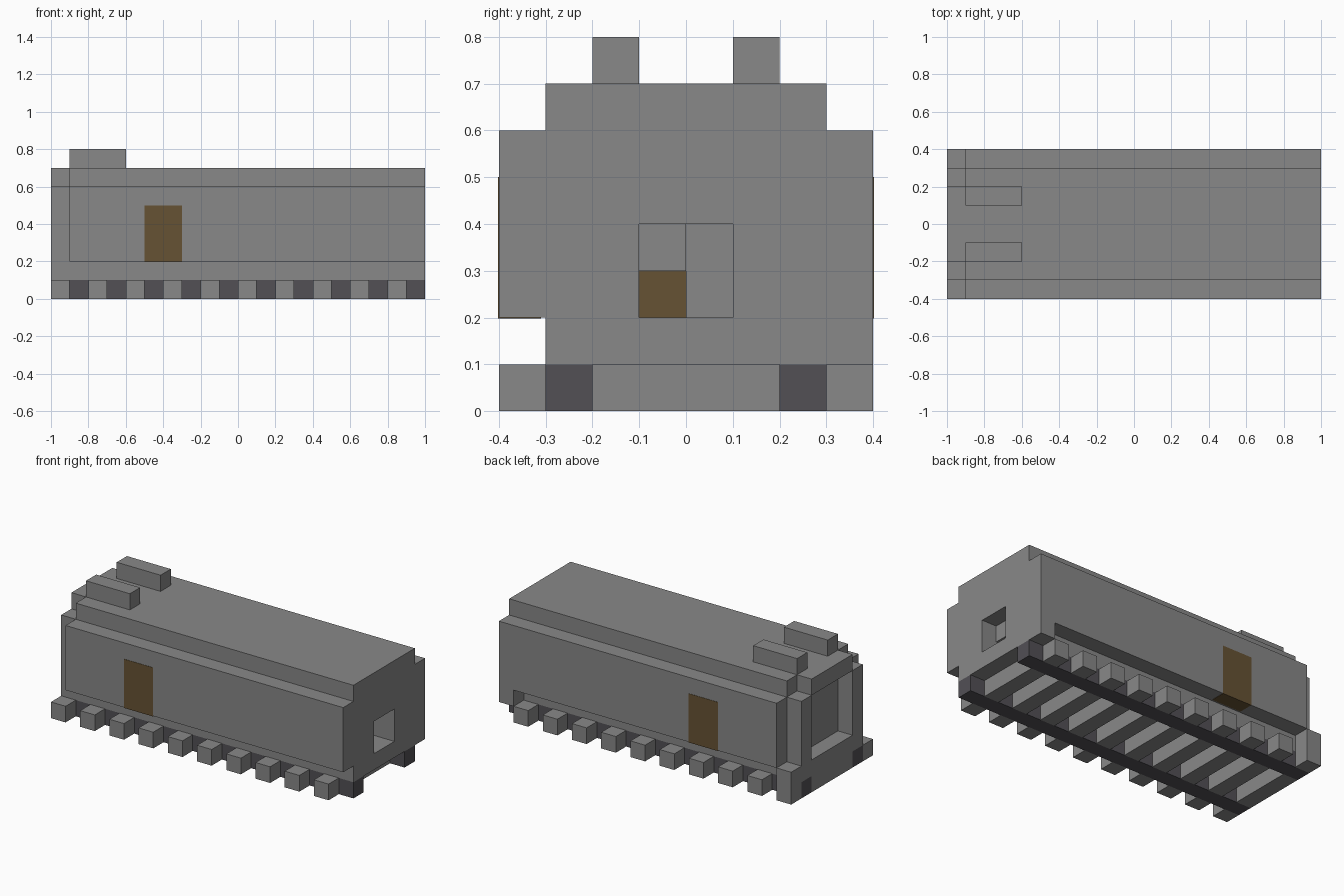
import bpy, bmesh

old = bpy.data.objects.get("Cube")
if old:
    bpy.data.objects.remove(old, do_unlink=True)


def material(name, rgb):
    m = bpy.data.materials.new(name)
    m.use_nodes = True
    color = (*rgb, 1)
    m.diffuse_color = color
    m.node_tree.nodes["Principled BSDF"].inputs["Base Color"].default_value = color
    return m


GREY = material("stone_grey", (0.246, 0.246, 0.246))
DARK = material("dark_iron", (0.084, 0.08, 0.091))
BROWN = material("door_brown", (0.133, 0.085, 0.033))


def finish(name, bm, mat):
    bmesh.ops.recalc_face_normals(bm, faces=bm.faces)
    mesh = bpy.data.meshes.new(name)
    bm.to_mesh(mesh)
    bm.free()
    ob = bpy.data.objects.new(name, mesh)
    bpy.context.collection.objects.link(ob)
    if mat:
        mesh.materials.append(mat)
    return ob


def box(name, x, y, z, mat):
    """Box from (min, max) ranges along each axis."""
    bm = bmesh.new()
    bmesh.ops.create_cube(bm, size=1)
    for v in bm.verts:
        v.co = [r[0] if c < 0 else r[1] for c, r in zip(v.co, (x, y, z))]
    return finish(name, bm, mat)


def extrusion(name, half_profile, x0, x1, mat):
    """Mirror a (y, z) half outline and extrude it along x."""
    outline = half_profile + [(-y, z) for y, z in reversed(half_profile)]
    bm = bmesh.new()
    face = bm.faces.new([bm.verts.new((x0, y, z)) for y, z in outline])
    new = bmesh.ops.extrude_face_region(bm, geom=[face])["geom"]
    verts = [g for g in new if isinstance(g, bmesh.types.BMVert)]
    bmesh.ops.translate(bm, verts=verts, vec=(x1 - x0, 0, 0))
    return finish(name, bm, mat)


def cut(target, x, y, z):
    cutter = box("cutter", x, y, z, None)
    cutter.hide_render = True
    mod = target.modifiers.new("cut", 'BOOLEAN')
    mod.operation = 'DIFFERENCE'
    mod.solver = 'EXACT'
    mod.object = cutter
    bpy.context.view_layer.objects.active = target
    bpy.ops.object.modifier_apply(modifier=mod.name)
    bpy.data.objects.remove(cutter, do_unlink=True)


# Carriage body with underframe, overhanging walls and stepped roof
body = extrusion("body", [(0.3, 0.1), (0.3, 0.2), (0.4, 0.2), (0.4, 0.6),
                          (0.3, 0.6), (0.3, 0.7)], -0.9, 1, GREY)

# Stepped window recess in the end wall, with a brown panel deep inside
cut(body, (0.9, 1.1), (-0.1, 0.1), (0.2, 0.4))
cut(body, (0.8, 1.1), (0, 0.1), (0.2, 0.4))
cut(body, (0.6, 1.1), (-0.1, 0), (0.2, 0.3))
box("inner_panel", (0.599, 0.606), (-0.1, 0), (0.2, 0.3), BROWN)

# Open porch on the other end: floor, posts and lintel
box("porch_floor", (-1, -0.9), (-0.3, 0.3), (0.1, 0.2), GREY)
box("porch_lintel", (-1, -0.9), (-0.2, 0.2), (0.6, 0.7), GREY)

# Parts repeated on both sides
for side, s in (("right", -1), ("left", 1)):
    def span(a, b):
        return tuple(sorted((s * a, s * b)))
    box(side + "_porch_post", (-1, -0.9), span(0.2, 0.3), (0.2, 0.6), GREY)
    box(side + "_roof_block", (-0.9, -0.6), span(0.1, 0.2), (0.7, 0.8), GREY)
    box(side + "_door", (-0.5, -0.3), span(0.31, 0.402), (0.198, 0.5), BROWN)
    box(side + "_rail", (-1, 1), span(0.2, 0.3), (0, 0.1), DARK)

# Corner brackets on the back side only
for end, x in (("porch", -1), ("window", 0.9)):
    box(end + "_corner_bracket", (x, x + 0.1), (0.3, 0.4), (0.1, 0.2), GREY)

# Sleepers, split around the rails
for i in range(10):
    x = -1 + 0.2 * i
    for part, y in (("front", (-0.4, -0.3)), ("middle", (-0.2, 0.2)), ("back", (0.3, 0.4))):
        box(f"sleeper_{part}_{i + 1}", (x, x + 0.1), y, (0, 0.1), GREY)
